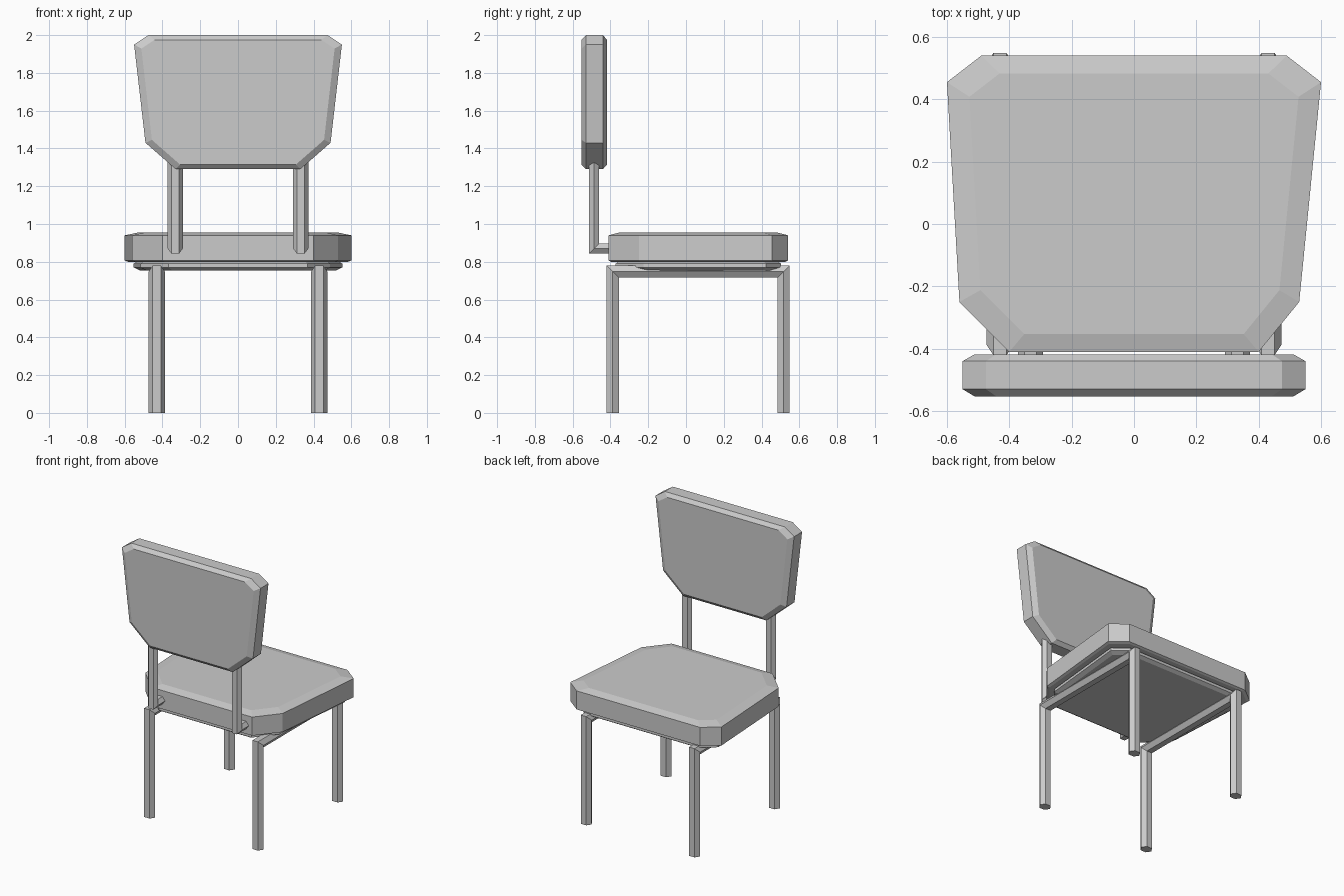
import bpy, bmesh, math
from mathutils import Vector

if "Cube" in bpy.data.objects:
    bpy.data.objects.remove(bpy.data.objects["Cube"])


def finish(name, bm):
    bmesh.ops.recalc_face_normals(bm, faces=bm.faces[:])
    mesh = bpy.data.meshes.new(name)
    bm.to_mesh(mesh)
    bm.free()
    ob = bpy.data.objects.new(name, mesh)
    bpy.context.collection.objects.link(ob)
    return ob


def skin(name, rings):
    """Join matching rings of points into a closed, capped solid."""
    bm = bmesh.new()
    loops = [[bm.verts.new(p) for p in ring] for ring in rings]
    n = len(loops[0])
    for a, b in zip(loops, loops[1:]):
        for i in range(n):
            j = (i + 1) % n
            bm.faces.new((a[i], a[j], b[j], b[i]))
    bm.faces.new(loops[0])
    bm.faces.new(loops[-1])
    return finish(name, bm)


def cushion(name, outline, layers, place):
    """Stack scaled copies of an outline; layers are (depth, scale)."""
    cv = (min(v for u, v in outline) + max(v for u, v in outline)) / 2
    skin(name, [[place(u * s, cv + (v - cv) * s, d) for u, v in outline]
                for d, s in layers])


def hex_tube(name, path, x, half_w, half_t):
    """Sweep a hexagon along a (y, z) path with mitred corners."""
    pts = [Vector(p) for p in path]
    dirs = [(b - a).normalized() for a, b in zip(pts, pts[1:])]
    rings = []
    for i, p in enumerate(pts):
        d0, d1 = dirs[max(i - 1, 0)], dirs[min(i, len(dirs) - 1)]
        n0, n1 = Vector((-d0.y, d0.x)), Vector((-d1.y, d1.x))
        m = (n0 + n1) / (1 + n0.dot(n1))
        ring = []
        for k in range(6):
            a = math.radians(60 * k)
            q = p + m * half_t * math.sin(a) / math.sin(math.radians(60))
            ring.append((x + half_w * math.cos(a), q.x, q.y))
        rings.append(ring)
    skin(name, rings)


# Seat cushion and the thinner plate beneath it
seat_outline = [(-0.49, 0.54), (0.49, 0.54), (0.60, 0.455), (0.53, -0.25),
                (0.40, -0.41), (-0.40, -0.41), (-0.56, -0.25), (-0.60, 0.455)]


def flat(u, v, d):
    return (u, v, d)


cushion("seat", seat_outline,
        [(0.80, 0.97), (0.807, 1), (0.94, 1), (0.955, 0.88)], flat)
cushion("seat_plate", seat_outline,
        [(0.755, 0.87), (0.77, 0.92), (0.79, 0.92), (0.805, 0.88)], flat)

# Upright backrest
back_outline = [(-0.475, 2.0), (0.475, 2.0), (0.55, 1.95), (0.49, 1.43),
                (0.33, 1.29), (-0.33, 1.29), (-0.49, 1.43), (-0.55, 1.95)]
cushion("backrest", back_outline,
        [(-0.553, 0.93), (-0.53, 1), (-0.44, 1), (-0.418, 0.93)],
        lambda u, v, d: (u, d, v))

# Tubular leg frames and backrest posts, left and right
for side, s in (("left", -1), ("right", 1)):
    hex_tube(side + "_leg_frame",
             [(-0.388, 0), (-0.388, 0.748), (0.516, 0.748), (0.516, 0)],
             0.43 * s, 0.043, 0.032)
    hex_tube(side + "_back_post",
             [(-0.36, 0.87), (-0.487, 0.87), (-0.487, 1.33)],
             0.332 * s, 0.04, 0.027)
